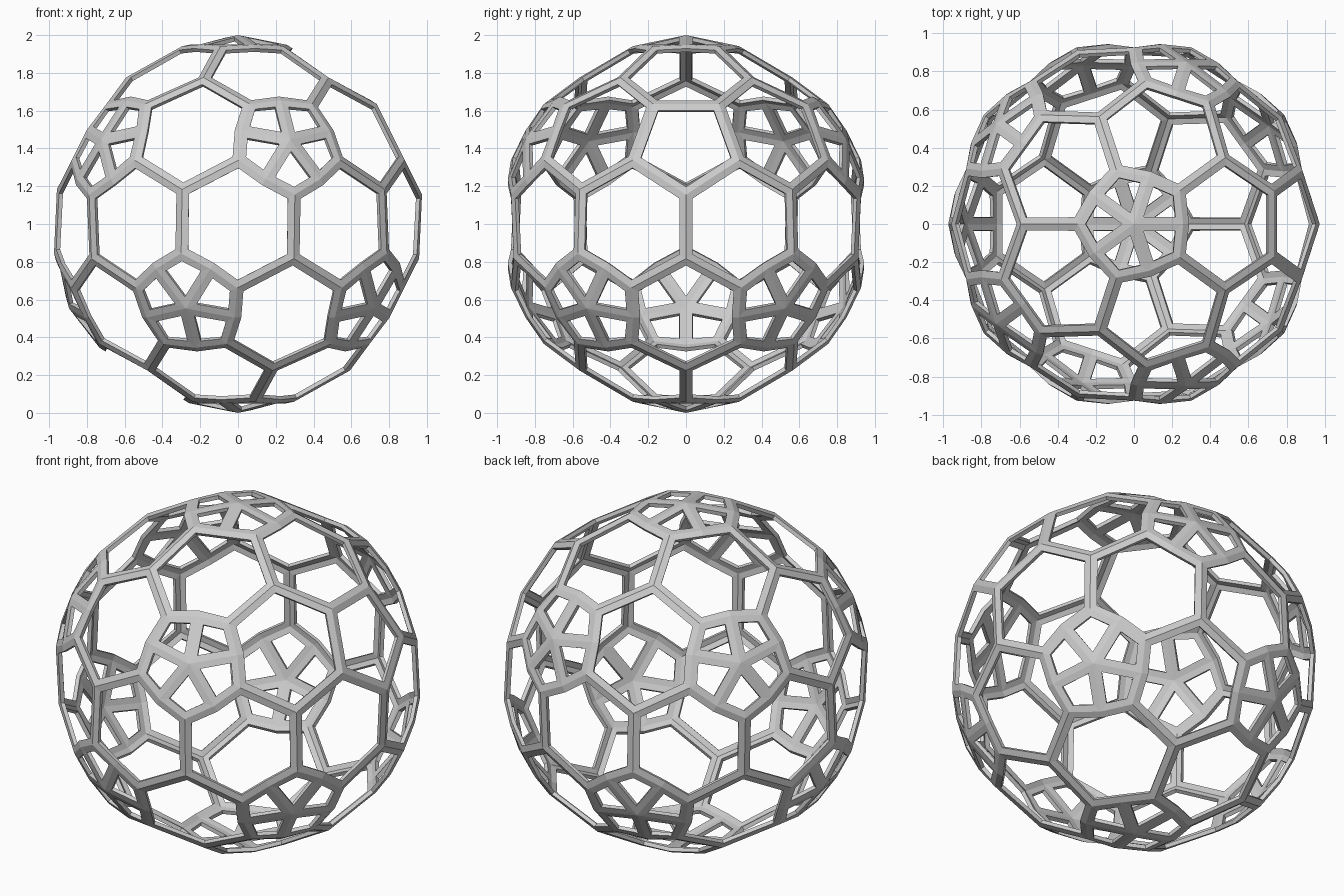
import bpy, bmesh, math
from mathutils import Vector

if "Cube" in bpy.data.objects:
    bpy.data.objects.remove(bpy.data.objects["Cube"])

BAR = 0.037      # half width of every bar
DEPTH = 0.022    # shell thickness
SCALE = 1.045    # puts the lattice corners just inside the unit sphere

# Hexagon and pentagon cage: the dual of a once-divided icosphere
src = bmesh.new()
bmesh.ops.create_icosphere(src, subdivisions=2, radius=1.0)
src.faces.index_update()
bm = bmesh.new()
corner = [bm.verts.new(f.calc_center_median() * SCALE) for f in src.faces]
caps = []
for v in src.verts:
    n = v.co.normalized()
    u = n.orthogonal().normalized()
    w = n.cross(u)
    ring = sorted((corner[f.index] for f in v.link_faces),
                  key=lambda c: math.atan2(c.co.dot(w), c.co.dot(u)))
    face = bm.faces.new(ring)
    # one pentagon on the right side stays open
    if len(ring) == 5 and not (n.x > 0.85 and n.z > 0):
        caps.append((face, n.copy()))
src.free()

# Spoked caps: each pentagon becomes five kites around a raised centre
for face, n in caps:
    bmesh.ops.bisect_edges(bm, edges=list(face.edges), cuts=1)
    ring = list(face.verts)
    sides = [v.co - n * v.co.dot(n) for v in ring]
    is_corner = [s.length > 0.27 for s in sides]
    for v, s, corner_here in zip(ring, sides, is_corner):
        if not corner_here:
            v.co = n * 0.949 + s.normalized() * 0.258
    bm.faces.remove(face)
    mid = bm.verts.new(n)
    for i, c in enumerate(ring):
        if is_corner[i]:
            bm.faces.new((ring[i - 1], c, ring[(i + 1) % 10], mid))

# Turn every face into a rim around a hole
bm.normal_update()
bmesh.ops.recalc_face_normals(bm, faces=list(bm.faces))
bm.normal_update()
panels = list(bm.faces)
bmesh.ops.inset_individual(bm, faces=panels, thickness=BAR, use_even_offset=True)
bmesh.ops.delete(bm, geom=panels, context='FACES')
bmesh.ops.translate(bm, verts=list(bm.verts), vec=Vector((0, 0, 1)))
bm.normal_update()

mesh = bpy.data.meshes.new("lattice_sphere")
bm.to_mesh(mesh)
bm.free()
ball = bpy.data.objects.new("lattice_sphere", mesh)
bpy.context.collection.objects.link(ball)

# Give the bars depth towards the inside
solid = ball.modifiers.new("bar_depth", 'SOLIDIFY')
solid.thickness = DEPTH
solid.offset = -1
